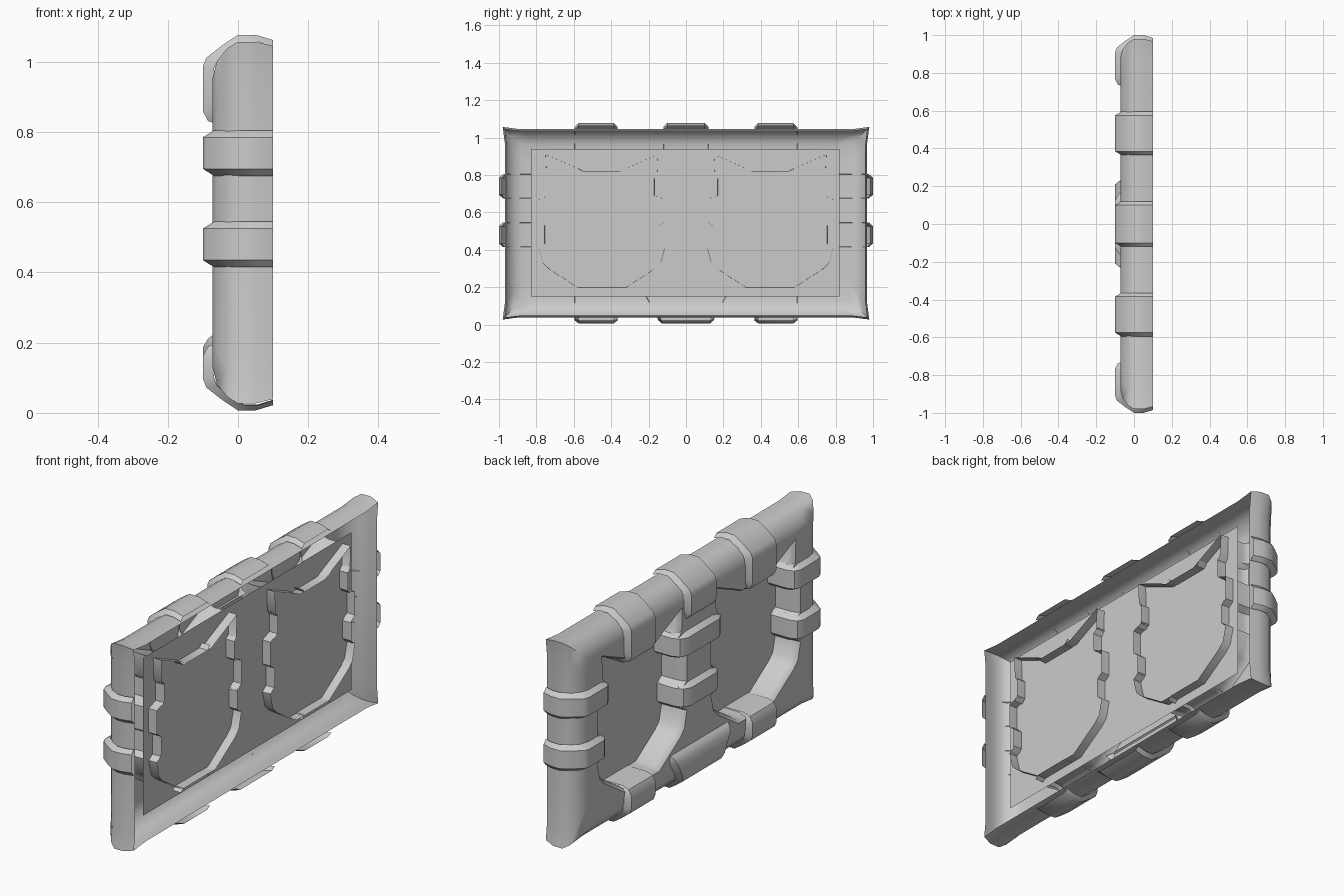
import bpy, bmesh

cube = bpy.data.objects.get("Cube")
if cube:
    bpy.data.objects.remove(cube)

grey = bpy.data.materials.new("plain_grey")
grey.use_nodes = True
colour = (0.6, 0.6, 0.6, 1)
grey.diffuse_color = colour
grey.node_tree.nodes["Principled BSDF"].inputs["Base Color"].default_value = colour

BACK, FRONT, PANEL = 0.1, -0.072, 0.055
Y, BOTTOM, TOP = 0.98, 0.027, 1.057


def finish(name, bm, angle=0.6):
    bmesh.ops.recalc_face_normals(bm, faces=bm.faces)
    mesh = bpy.data.meshes.new(name)
    bm.to_mesh(mesh)
    bm.free()
    mesh.materials.append(grey)
    obj = bpy.data.objects.new(name, mesh)
    bpy.context.collection.objects.link(obj)
    bpy.ops.object.select_all(action='DESELECT')
    obj.select_set(True)
    bpy.context.view_layer.objects.active = obj
    bpy.ops.object.shade_smooth_by_angle(angle=angle)
    return obj


def bridge(bm, rows, closed):
    for a, b in zip(rows, rows[1:]):
        for i in range(len(a) if closed else len(a) - 1):
            j = (i + 1) % len(a)
            bm.faces.new((a[i], a[j], b[j], b[i]))


def loop_edges(bm, ring):
    return [bm.edges.get((ring[i - 1], ring[i])) for i in range(len(ring))]


# Open-backed frame skin: rounded rim, flat front, two head-shaped holes
def rim_ring(bm, x, inset):
    y, lo, hi = Y - inset, BOTTOM + inset, TOP - inset
    dip = 0.012 * (1 - inset / 0.1)
    n = 0.09
    pts = [(-y, lo), (-y + n, lo + dip), (y - n, lo + dip), (y, lo),
           (y - dip, lo + n), (y - dip, hi - n), (y, hi), (y - n, hi - dip),
           (-y + n, hi - dip), (-y, hi), (-y + dip, hi - n), (-y + dip, lo + n)]
    return [bm.verts.new((x, p, z)) for p, z in pts]


half_head = [(0.1, 0.82), (0.13, 0.835), (0.3, 0.91), (0.295, 0.8), (0.28, 0.78),
             (0.28, 0.69), (0.335, 0.67), (0.335, 0.55), (0.305, 0.53),
             (0.305, 0.43), (0.335, 0.41), (0.315, 0.33), (0.285, 0.3),
             (0.13, 0.2), (0.1, 0.2)]
head = half_head + [(-u, z) for u, z in reversed(half_head)]


def head_ring(bm, centre, x, scale):
    return [bm.verts.new((x, centre + u * scale, 0.55 + (z - 0.55) * scale))
            for u, z in head]


bm = bmesh.new()
rim = [rim_ring(bm, x, d) for x, d in
       ((BACK, 0.012), (0.05, 0), (0, 0), (-0.03, 0.018), (-0.06, 0.055), (FRONT, 0.1))]
bridge(bm, rim, True)
front_edges = loop_edges(bm, rim[-1])
for centre in (-0.45, 0.45):
    rows = [head_ring(bm, centre, x, s) for x, s in
            ((BACK, 1), (-0.03, 1.005), (-0.06, 1.025), (FRONT, 1.06))]
    bridge(bm, rows, True)
    front_edges += loop_edges(bm, rows[-1])
bmesh.ops.triangle_fill(bm, edges=front_edges, use_beauty=True, normal=(-1, 0, 0))
finish("frame", bm)

# Back panel
bm = bmesh.new()
bm.faces.new([bm.verts.new((PANEL, y, z)) for y, z in
              ((-0.83, 0.15), (0.82, 0.15), (0.82, 0.94), (-0.83, 0.94))])
finish("back_panel", bm)


# Raised hollow band: the path is (x, distance inward), swept over its width
def band(name, path, place, width, flare=0, bevel=0.02):
    depth = max(d for x, d in path)
    mid = (depth + min(d for x, d in path)) / 2
    bm = bmesh.new()
    rows = []
    for side, raised in ((-1, 0), (-1, 1), (1, 1), (1, 0)):
        k = 1 if raised else 0.84
        rows.append([bm.verts.new(place(BACK + (x - BACK) * k, mid + (d - mid) * k,
                     side * (width - bevel * raised + flare * max(d, 0) / depth)))
                     for x, d in path])
    bridge(bm, rows, False)
    finish(name, bm)


def wrap(depth):
    return [(BACK, -0.005), (0.05, -0.02), (0, -0.02), (-0.045, 0.01), (-0.09, 0.045),
            (-0.1, 0.07), (-0.1, depth - 0.04), (-0.085, depth - 0.012),
            (-0.05, depth), (BACK, depth)]


def clasp(depth):
    return wrap(depth)[:-3] + [(-0.085, depth - 0.015), (-0.065, depth)]


# Bands over the top and bottom rails
for label, centre in (("right", -0.48), ("left", 0.48)):
    band("top_band_" + label, wrap(0.238),
         lambda x, d, w: (x, centre + w, TOP - d), 0.115)
    band("bottom_band_" + label, wrap(0.175),
         lambda x, d, w: (x, centre + w, BOTTOM + d), 0.115)
band("top_band_middle", clasp(0.2), lambda x, d, w: (x, w, TOP - d), 0.12)
band("bottom_band_middle", clasp(0.2), lambda x, d, w: (x, w, BOTTOM + d), 0.15, 0.1)

# Bands around the side posts and the middle post
for level, height, hole in (("upper", 0.74, 0.28), ("lower", 0.48, 0.305)):
    for sign, label in ((-1, "right"), (1, "left")):
        band(f"{level}_side_band_{label}", wrap(Y - 0.445 - hole),
             lambda x, d, w: (x, sign * (Y - d), height + w), 0.065)
    half = 0.455 - hole
    arch = [(BACK, -half), (-0.04, -half), (-0.08, -half + 0.015), (-0.1, -half + 0.05)]
    arch += [(x, -d) for x, d in reversed(arch)]
    band(level + "_middle_band", arch, lambda x, d, w: (x, d, height + w), 0.065)
